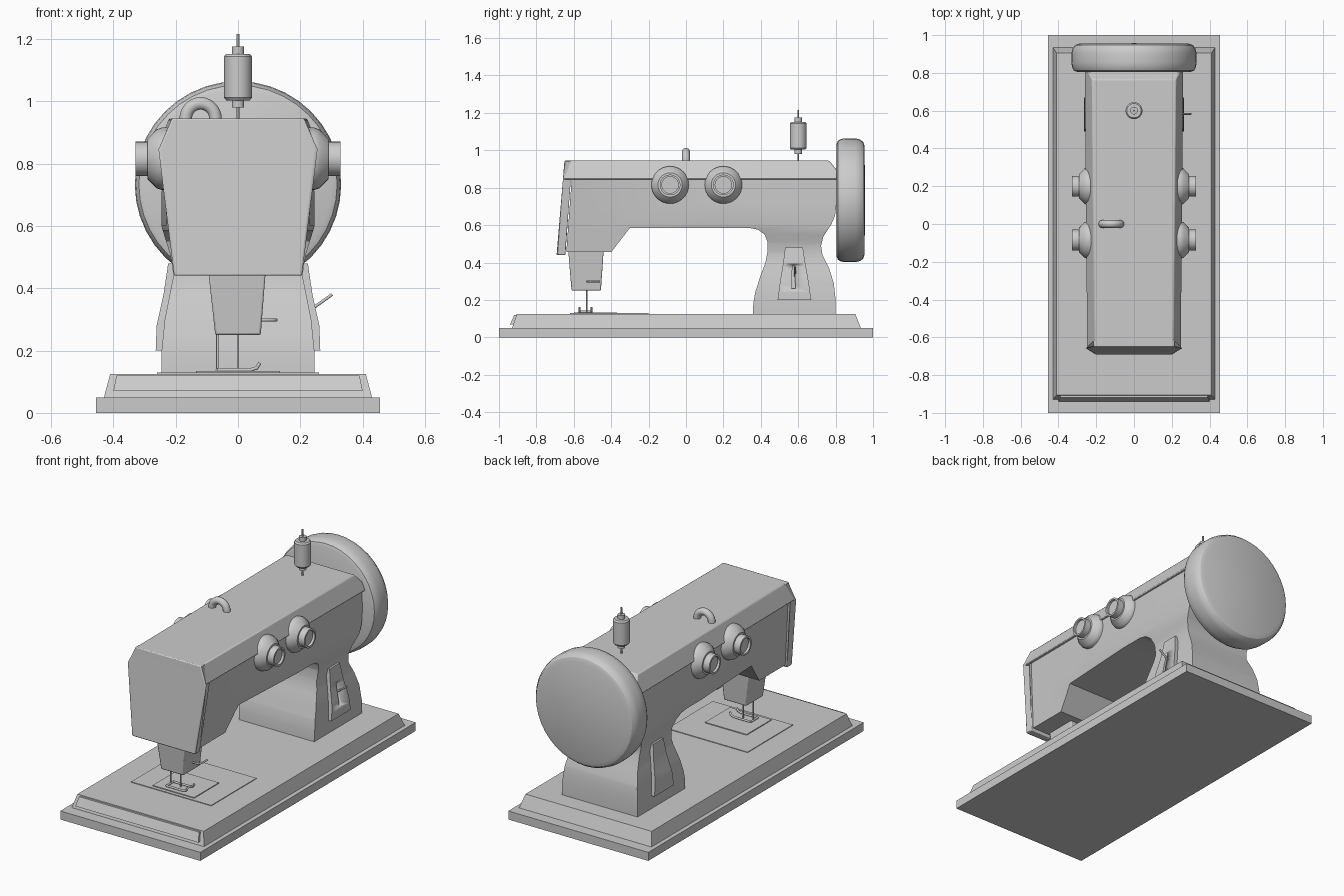
import bpy, bmesh, math
from mathutils import Matrix, Vector

if "Cube" in bpy.data.objects:
    bpy.data.objects.remove(bpy.data.objects["Cube"])


def finish(name, bm, bevel=0.0, segs=2):
    bmesh.ops.recalc_face_normals(bm, faces=bm.faces[:])
    me = bpy.data.meshes.new(name)
    bm.to_mesh(me)
    bm.free()
    ob = bpy.data.objects.new(name, me)
    bpy.context.collection.objects.link(ob)
    if bevel:
        m = ob.modifiers.new("bevel", "BEVEL")
        m.width, m.segments, m.angle_limit = bevel, segs, math.radians(35)
    bpy.ops.object.select_all(action='DESELECT')
    ob.select_set(True)
    bpy.context.view_layer.objects.active = ob
    bpy.ops.object.shade_smooth_by_angle(angle=math.radians(30))
    return ob


def lerp_table(tab, z):
    if z <= tab[0][0]:
        return tab[0][1]
    for (a, p), (b, q) in zip(tab, tab[1:]):
        if z <= b:
            return p + (q - p) * (z - a) / (b - a)
    return tab[-1][1]


def slab(name, pts, outer, inner=None, zcuts=(), ycuts=(), bevel=0.0):
    """Side profile (y, z) widened in x by functions of (y, z)."""
    inner = inner or (lambda y, z: -outer(y, z))
    bm = bmesh.new()
    bm.faces.new([bm.verts.new((0, y, z)) for y, z in pts])
    cuts = [((0, 0, z), (0, 0, 1)) for z in zcuts] + [((0, y, 0), (0, 1, 0)) for y in ycuts]
    for co, no in cuts:
        bmesh.ops.bisect_plane(bm, geom=bm.verts[:] + bm.edges[:] + bm.faces[:],
                               plane_co=co, plane_no=no, dist=1e-5)
    near = bm.verts[:]
    dup = bmesh.ops.extrude_face_region(bm, geom=bm.faces[:], use_keep_orig=True)
    far = [v for v in dup["geom"] if isinstance(v, bmesh.types.BMVert)]
    for v in near:
        v.co.x = inner(v.co.y, v.co.z)
    for v in far:
        v.co.x = outer(v.co.y, v.co.z)
    return finish(name, bm, bevel)


def frustum(name, lo, hi, bevel=0.0):
    """Box between two rectangles (x0, x1, y0, y1, z)."""
    bm = bmesh.new()
    rings = [[bm.verts.new(p) for p in ((a, c, z), (b, c, z), (b, d, z), (a, d, z))]
             for a, b, c, d, z in (lo, hi)]
    bm.faces.new(rings[0])
    bm.faces.new(rings[1])
    for i in range(4):
        j = (i + 1) % 4
        bm.faces.new((rings[0][i], rings[0][j], rings[1][j], rings[1][i]))
    return finish(name, bm, bevel)


def lathe(name, prof, loc, axis, n=32):
    """Revolve (radius, height) points about an axis through loc."""
    bm = bmesh.new()
    rings = []
    for r, h in prof:
        k = n if r > 0 else 1
        rings.append([bm.verts.new((r * math.cos(2 * math.pi * i / n),
                                    r * math.sin(2 * math.pi * i / n), h)) for i in range(k)])
    for a, b in zip(rings, rings[1:]):
        for i in range(n):
            j = (i + 1) % n
            vs = [a[i % len(a)], a[j % len(a)], b[j % len(b)], b[i % len(b)]]
            bm.faces.new(list(dict.fromkeys(vs)))
    rot = Vector((0, 0, 1)).rotation_difference(Vector(axis)).to_matrix().to_4x4()
    bm.transform(Matrix.Translation(loc) @ rot)
    return finish(name, bm)


def rod(name, pts, r):
    cu = bpy.data.curves.new(name, 'CURVE')
    cu.dimensions = '3D'
    cu.bevel_depth, cu.bevel_resolution, cu.use_fill_caps = r, 3, True
    sp = cu.splines.new('POLY')
    sp.points.add(len(pts) - 1)
    for p, co in zip(sp.points, pts):
        p.co = (*co, 1)
    ob = bpy.data.objects.new(name, cu)
    bpy.context.collection.objects.link(ob)
    return ob


# Base: slab, tapered tier and front trim
frustum("base_slab", (-.455, .455, -1, 1, 0), (-.455, .455, -1, 1, .05))
frustum("base_tier", (-.43, .43, -.93, .935, .05), (-.41, .41, -.905, .905, .125))
slab("base_front_trim", [(-.94, .07), (-.91, .07), (-.895, .12), (-.918, .12)],
     lambda y, z: .40 - (z - .07) * .2)
frustum("slide_plate", (-.26, .26, -.62, -.2, .12), (-.26, .26, -.62, -.2, .129))
frustum("needle_plate", (-.135, .135, -.6, -.37, .12), (-.135, .135, -.6, -.37, .134))

# Body: arm and pillar in one profile
pillar_w = [(.125, .245), (.2, .245), (.3, .235), (.44, .207), (.5, .215), (.6, .246), (.845, .243)]
head_w = [(.44, .195), (.845, .236)]


def body_w(y, z):
    t = min(1, max(0, (y + .4) / .6))
    return lerp_table(head_w, z) * (1 - t) + lerp_table(pillar_w, z) * t


body = [(-.64, .455), (-.4, .455), (-.3, .585), (.34, .585), (.385, .576), (.42, .55),
        (.436, .51), (.436, .46), (.425, .4), (.395, .32), (.37, .24), (.36, .18), (.357, .12),
        (.8, .12), (.8, .2), (.79, .29), (.765, .37), (.73, .44), (.722, .49), (.735, .54),
        (.775, .6), (.797, .65), (.805, .72), (.805, .86), (-.61, .86)]
slab("arm_and_pillar", body, body_w, zcuts=(.2, .25, .3, .37, .44, .5, .55, .6, .72),
     ycuts=(-.4, -.1, .2))

# Top cover and front plate overhanging the body
slab("top_cover", [(-.648, .945), (.765, .945), (.81, .89), (.81, .845), (-.655, .845)],
     lambda y, z: lerp_table([(.845, .25), (.945, .21)], z) + .012 * (y + .65) / 1.45, bevel=.006)
slab("front_plate", [(-.65, .945), (-.612, .945), (-.616, .845), (-.645, .44), (-.692, .44),
                     (-.658, .845)],
     lambda y, z: lerp_table([(.44, .205), (.845, .25), (.945, .212)], z), bevel=.005)

# Handwheel
wheel = [(0, 0), (.30, 0), (.318, .007), (.328, .025), (.331, .05), (.331, .1), (.325, .125),
         (.312, .142), (.29, .15), (0, .152)]
lathe("handwheel", wheel, (0, .805, .733), (0, 1, 0), 40)

# Side dials and pillar panels, mirrored
dial = [(0, .2), (.1, .2), (.1, .245), (.094, .262), (.065, .29), (.055, .29), (.055, .329),
        (.044, .329), (.044, .315), (0, .315)]
panel = [(.49, .2), (.67, .2), (.655, .3), (.637, .4), (.625, .48), (.53, .48), (.52, .4), (.503, .3)]
panel_w = [(.2, .264), (.28, .261), (.38, .239), (.48, .224)]
for side, s in (("right", 1), ("left", -1)):
    for part, y in (("front", -.085), ("rear", .2)):
        lathe(f"{part}_dial_{side}", dial, (0, y, .815), (s, 0, 0))
    p = slab(f"pillar_panel_{side}", panel, lambda y, z: s * lerp_table(panel_w, z),
             lambda y, z: s * (lerp_table(panel_w, z) - .05), zcuts=(.24, .28, .33, .38, .43))
    if s == 1:
        # Lever slot cut into the right panel
        cut = slab("slot_cutter", [(.565, .26), (.585, .26), (.582, .36), (.575, .39), (.568, .36)],
                   lambda y, z: .3, lambda y, z: .225)
        cut.hide_render = True
        cut.hide_set(True)
        m = p.modifiers.new("slot", "BOOLEAN")
        m.object, m.operation, m.solver = cut, 'DIFFERENCE', 'EXACT'
rod("feed_lever", [(.225, .583, .325), (.302, .583, .38)], .005)

# Carry loop on top
rod("thread_loop", [(-.12 + .048 * math.cos(a), 0, .943 + .05 * math.sin(a))
                    for a in [math.pi * i / 14 for i in range(15)]], .021)

# Thread spool on its pin
lathe("spool_pin", [(0, .93), (.005, .93), (.005, 1.215), (0, 1.215)], (0, .6, 0), (0, 0, 1), 12)
lathe("thread_spool", [(0, .98), (.02, .98), (.02, 1.003), (.038, 1.003), (.045, 1.012),
                       (.045, 1.143), (.038, 1.152), (.02, 1.152), (.02, 1.175), (0, 1.175)],
      (0, .6, 0), (0, 0, 1), 24)

# Needle head, needle and presser foot
frustum("needle_head", (-.073, .073, -.612, -.455, .25), (-.097, .09, -.63, -.44, .47), .006)
rod("needle_bar", [(0, -.53, .13), (0, -.53, .26)], .004)
rod("presser_bar", [(-.066, -.53, .13), (-.066, -.53, .26)], .004)
rod("presser_lever", [(.06, -.53, .298), (.11, -.53, .298), (.122, -.51, .298), (.122, -.46, .298)], .005)
for name, y in (("front", -.57), ("rear", -.505)):
    rod(f"presser_toe_{name}", [(-.066, y, .138), (.04, y, .138), (.06, y, .144), (.07, y, .16)], .006)
rod("presser_cross", [(-.066, -.57, .138), (-.066, -.505, .138)], .006)
